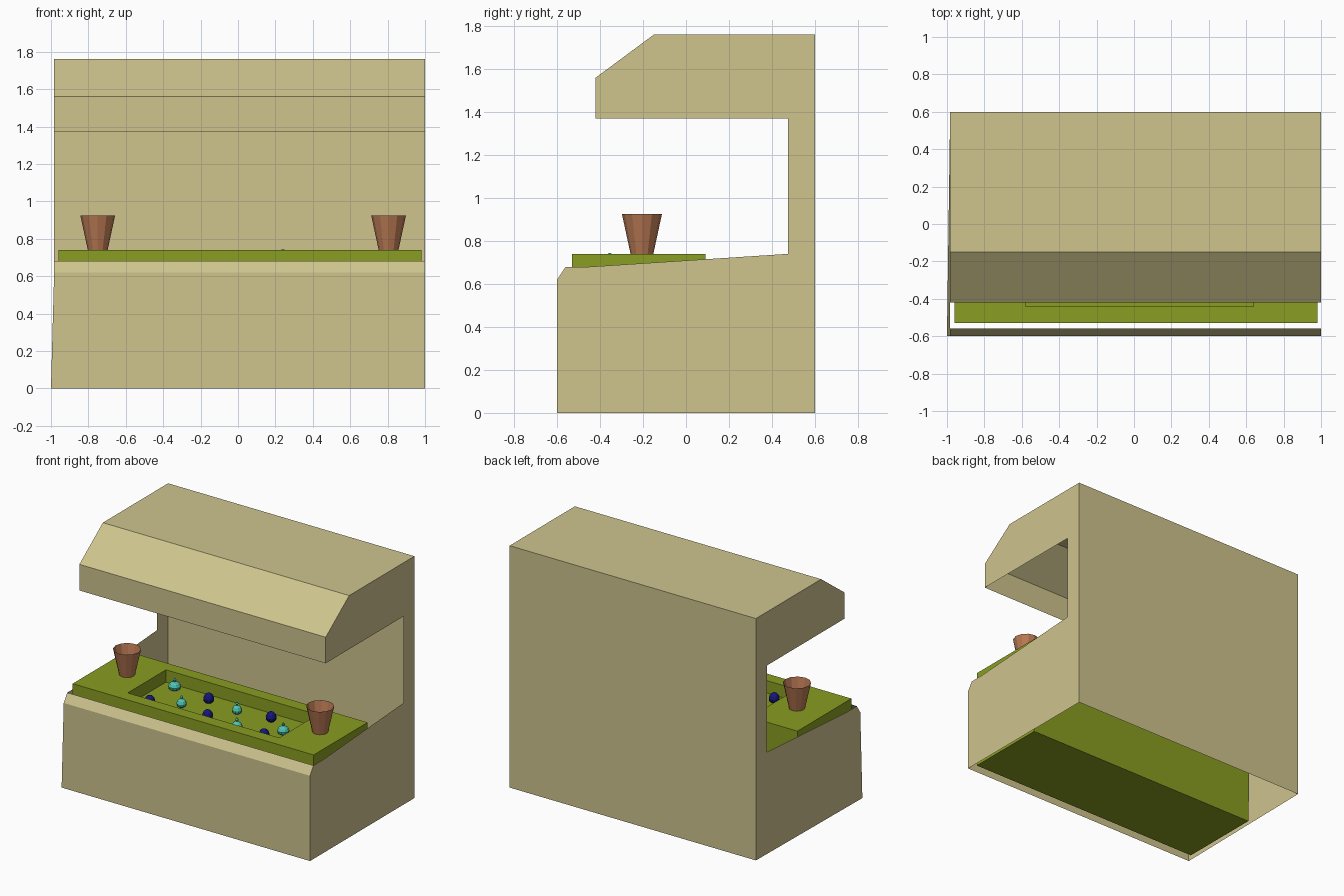
import bpy, bmesh, math

if "Cube" in bpy.data.objects:
    bpy.data.objects.remove(bpy.data.objects["Cube"])

def material(name, rgb):
    m = bpy.data.materials.new(name)
    m.diffuse_color = (*rgb, 1)
    m.use_nodes = True
    m.node_tree.nodes["Principled BSDF"].inputs["Base Color"].default_value = m.diffuse_color
    return m

TAN = material("tan_board", (0.62, 0.55, 0.27))
GREEN = material("olive_green", (0.25, 0.34, 0.016))
CLAY = material("terracotta", (0.48, 0.19, 0.085))
TEAL = material("teal", (0.08, 0.55, 0.45))
NAVY = material("navy", (0.008, 0.008, 0.2))

def finish(bm, name, mat, location=(0, 0, 0), recalc=True):
    if recalc:
        bmesh.ops.recalc_face_normals(bm, faces=bm.faces)
    me = bpy.data.meshes.new(name)
    bm.to_mesh(me)
    bm.free()
    me.materials.append(mat)
    ob = bpy.data.objects.new(name, me)
    ob.location = location
    bpy.context.collection.objects.link(ob)
    return ob

def bridge(bm, a, b):
    n = len(a)
    for i in range(n):
        bm.faces.new((a[i], a[(i + 1) % n], b[(i + 1) % n], b[i]))

def lathe(name, profile, segments, mat, location, cap_top=True):
    """Revolve (radius, z) points around the vertical axis, closed at the bottom."""
    bm = bmesh.new()
    rings = []
    for r, z in profile:
        angles = [2 * math.pi * i / segments for i in range(segments)]
        rings.append([bm.verts.new((r * math.cos(t), r * math.sin(t), z)) for t in angles])
    for a, b in zip(rings, rings[1:]):
        bridge(bm, a, b)
    bm.faces.new(rings[0][::-1])
    if cap_top:
        bm.faces.new(rings[-1])
    return finish(bm, name, mat, location, recalc=False)

# Stall shell: C-shaped side boards joined by front, canopy and back panels.
# The counter, the inside of the back and the canopy underside stay open.
profile = [(-0.60, 0), (-0.60, 0.62), (-0.56, 0.68), (-0.45, 0.68), (0.475, 0.74),
           (0.475, 1.37), (-0.42, 1.37), (-0.42, 1.56), (-0.15, 1.76), (0.60, 1.76), (0.60, 0)]
open_edges = {3, 4, 5, 2, 10}
bm = bmesh.new()
left = [bm.verts.new((-0.983, y, z)) for y, z in profile]
right = [bm.verts.new((1.0, y, z)) for y, z in profile]
left[0].co.x = -1.0
n = len(profile)
for i in range(n):
    if i not in open_edges:
        j = (i + 1) % n
        bm.faces.new((left[i], right[i], right[j], left[j]))
bm.faces.new(left)
bm.faces.new(right[::-1])
for f in bm.faces:
    f.normal_update()
# Side boards face outwards; panels face away from the inside of the stall
for f in bm.faces:
    c = f.calc_center_median()
    if len(f.verts) > 4:
        out = f.normal.x * c.x
    else:
        out = f.normal.y * (c.y - 0.1) + max(f.normal.z, -f.normal.z) * f.normal.z
    if out < 0:
        f.normal_flip()
finish(bm, "stall_shell", TAN, recalc=False)

# Green table block with a sunken tray
bm = bmesh.new()
def rect(x0, x1, y0, y1, z):
    return [bm.verts.new(p) for p in ((x0, y0, z), (x1, y0, z), (x1, y1, z), (x0, y1, z))]
rings = [rect(-0.96, 0.98, -0.53, 0.09, 0), rect(-0.96, 0.98, -0.53, 0.09, 0.74),
         rect(-0.58, 0.64, -0.44, 0.0, 0.74), rect(-0.58, 0.64, -0.44, 0.0, 0.65)]
for a, b in zip(rings, rings[1:]):
    bridge(bm, a, b)
bm.faces.new(rings[0][::-1])
bm.faces.new(rings[-1])
finish(bm, "game_table", GREEN)

# Open flared cups at both ends of the table
for side, x in (("left", -0.75), ("right", 0.805)):
    lathe(side + "_cup", [(0.053, 0.0), (0.093, 0.185)], 12, CLAY, (x, -0.205, 0.74), cap_top=False)

# Teal floats with a small knob
knob_ball = [(0.018, 0), (0.034, 0.012), (0.038, 0.03), (0.03, 0.048), (0.014, 0.058),
             (0.008, 0.062), (0.01, 0.074), (0.006, 0.082)]
teal_spots = [(-0.464, -0.066, 1.15), (-0.273, -0.259, 0.9), (0.085, -0.133, 0.9),
              (0.24, -0.355, 1.0), (0.52, -0.222, 1.08)]
for i, (x, y, s) in enumerate(teal_spots):
    ob = lathe(f"teal_float_{i + 1}", knob_ball, 10, TEAL, (x, y, 0.65))
    ob.scale = (s, s, 1.15 if i == 3 else 1.0)

# Navy rounded floats
dome = [(0.02, 0), (0.033, 0.012), (0.036, 0.032), (0.03, 0.052), (0.018, 0.064), (0.006, 0.07)]
navy_spots = [(-0.465, -0.35), (-0.167, -0.098), (-0.024, -0.315), (0.337, -0.10), (0.452, -0.346)]
for i, (x, y) in enumerate(navy_spots):
    lathe(f"navy_float_{i + 1}", dome, 10, NAVY, (x, y, 0.65))
